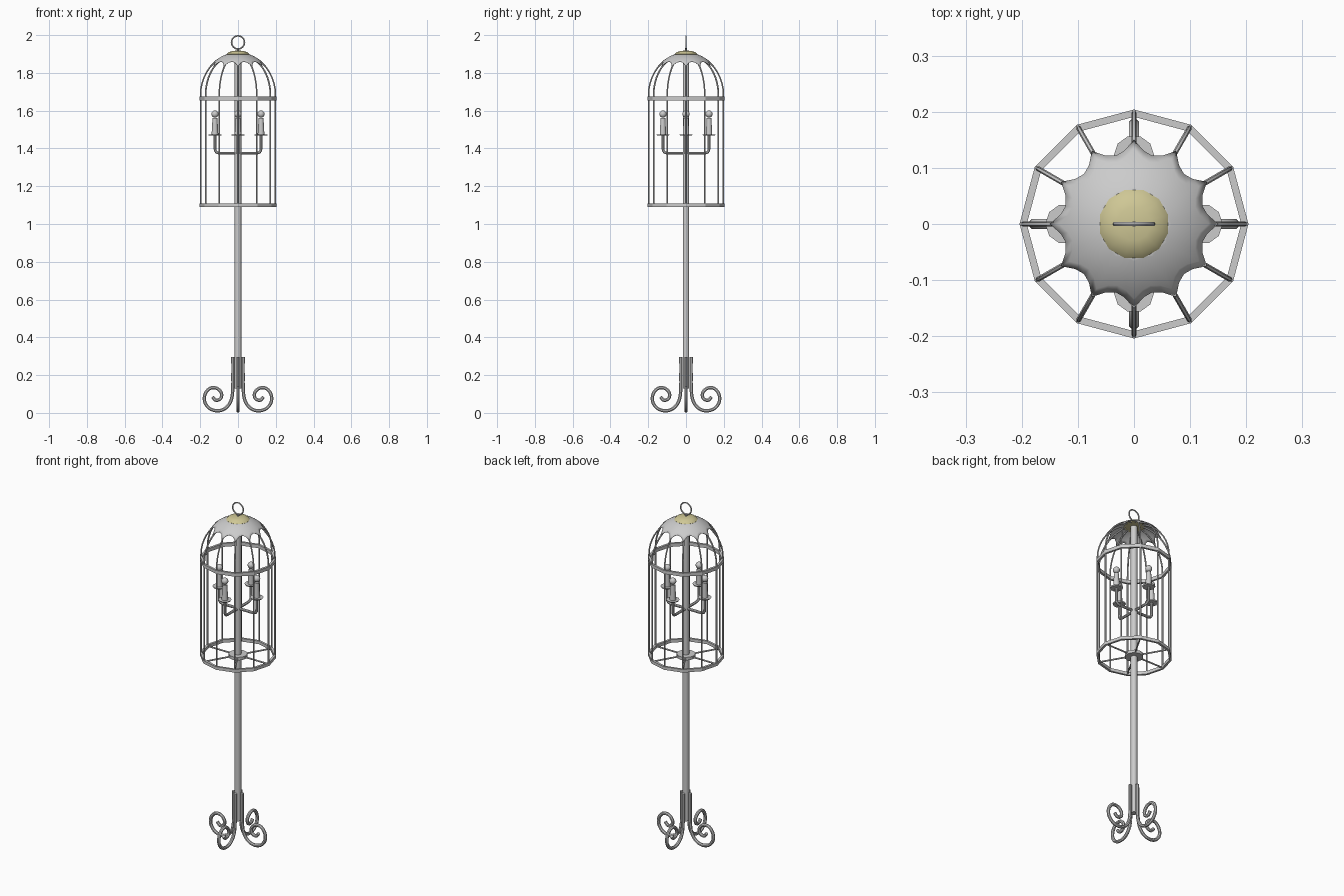
import bpy, bmesh, math
from mathutils import Vector, Matrix

if "Cube" in bpy.data.objects:
    bpy.data.objects.remove(bpy.data.objects["Cube"])

def material(name, rgb):
    m = bpy.data.materials.new(name)
    m.diffuse_color = (*rgb, 1)
    m.use_nodes = True
    m.node_tree.nodes["Principled BSDF"].inputs["Base Color"].default_value = m.diffuse_color
    return m

GREY = material("pale_grey_metal", (0.6, 0.6, 0.6))
GOLD = material("muted_gold", (0.62, 0.57, 0.30))

def finish(name, bm, mat=GREY, smooth=40):
    bmesh.ops.recalc_face_normals(bm, faces=bm.faces)
    me = bpy.data.meshes.new(name)
    bm.to_mesh(me)
    bm.free()
    me.materials.append(mat)
    if smooth:
        me.shade_smooth()
        me.set_sharp_from_angle(angle=math.radians(smooth))
    ob = bpy.data.objects.new(name, me)
    bpy.context.collection.objects.link(ob)
    return ob

def spline(pts, steps=5):
    """Smooth Catmull-Rom path through (r, z) points."""
    P = [Vector(p) for p in pts]
    P = [2 * P[0] - P[1]] + P + [2 * P[-1] - P[-2]]
    out = []
    for i in range(1, len(P) - 2):
        a, b, c, d = P[i - 1:i + 3]
        for k in range(steps):
            t = k / steps
            out.append(0.5 * (2 * b + (c - a) * t + (2 * a - 5 * b + 4 * c - d) * t * t
                              + (3 * b - a - 3 * c + d) * t ** 3))
    return out + [P[-2]]

def tube(bm, path, rad, angle, n=6):
    """Sweep an n-gon along an (r, z) path lying in the vertical plane at angle."""
    path = [Vector(p) for p in path]
    out = Vector((math.cos(angle), math.sin(angle), 0))
    side = Vector((-math.sin(angle), math.cos(angle), 0))
    up = Vector((0, 0, 1))
    rings = []
    for i, p in enumerate(path):
        t = (path[min(i + 1, len(path) - 1)] - path[max(i - 1, 0)]).normalized()
        nor = out * -t.y + up * t.x
        c = out * p.x + up * p.y
        rings.append([bm.verts.new(c + rad * (nor * math.cos(a) + side * math.sin(a)))
                      for a in (math.tau * (k + .5) / n for k in range(n))])
    for A, B in zip(rings, rings[1:]):
        for k in range(n):
            bm.faces.new((A[k], A[(k + 1) % n], B[(k + 1) % n], B[k]))
    bm.faces.new(rings[0])
    bm.faces.new(rings[-1])

def lathe(bm, prof, n, centre=(0, 0), offset=0.0, closed=False):
    """Revolve an (r, z) profile; open profiles get end caps."""
    rings = []
    for r, z in prof:
        rings.append([bm.verts.new((centre[0] + r * math.cos(a), centre[1] + r * math.sin(a), z))
                      for a in (offset + math.tau * k / n for k in range(n))])
    pairs = list(zip(rings, rings[1:])) + ([(rings[-1], rings[0])] if closed else [])
    for A, B in pairs:
        for k in range(n):
            bm.faces.new((A[k], A[(k + 1) % n], B[(k + 1) % n], B[k]))
    if not closed:
        bm.faces.new(rings[0])
        bm.faces.new(rings[-1])

# centre pole
bm = bmesh.new()
lathe(bm, [(0.018, 0.13), (0.018, 1.9)], 10)
finish("centre_pole", bm)

# four scrolled feet
foot = [(0.027, 0.295), (0.027, 0.2), (0.028, 0.12), (0.037, 0.065), (0.065, 0.026), (0.107, 0.011),
        (0.15, 0.023), (0.176, 0.058), (0.174, 0.1), (0.148, 0.13), (0.112, 0.13),
        (0.088, 0.105), (0.092, 0.076), (0.117, 0.067), (0.135, 0.085)]
for i in range(4):
    bm = bmesh.new()
    tube(bm, spline(foot), 0.0095, i * math.pi / 2, 8)
    finish("scroll_foot", bm)

# cage bars: straight sides bending into a dome
Z0, H = 1.685, 0.218
arc = [(0.198 * math.cos(a), Z0 + H * math.sin(a)) for a in (math.radians(d) for d in range(0, 86, 8))]
bm = bmesh.new()
for i in range(12):
    tube(bm, [(0.198, 1.1)] + arc, 0.0045, i * math.tau / 12)
finish("cage_bars", bm)

# twelve-sided hoops
for name, z, h in (("upper_hoop", 1.665, 0.01), ("lower_hoop", 1.1, 0.009)):
    bm = bmesh.new()
    lathe(bm, [(0.191, z - h), (0.204, z - h), (0.204, z + h), (0.191, z + h)], 12, closed=True)
    finish(name, bm, smooth=0)

# floor hub and spokes
bm = bmesh.new()
lathe(bm, [(0.05, 1.091), (0.05, 1.109)], 12)
finish("floor_hub", bm)
bm = bmesh.new()
for i in range(6):
    tube(bm, [(0.04, 1.1), (0.198, 1.1)], 0.0045, i * math.tau / 6)
finish("floor_spokes", bm)

# scalloped dome sheet, open in the middle
bm = bmesh.new()
N, rows = 48, 6
grid = []
for k in range(N):
    a = math.tau * k / N
    edge = 0.15 - 0.024 * abs(math.sin(6 * a)) ** 0.8
    col = []
    for j in range(rows + 1):
        r = 0.05 + (edge - 0.05) * j / rows
        z = Z0 + 0.223 * math.sqrt(1 - (r / 0.204) ** 2)
        col.append(bm.verts.new((r * math.cos(a), r * math.sin(a), z)))
    grid.append(col)
for k in range(N):
    A, B = grid[k], grid[(k + 1) % N]
    for j in range(rows):
        bm.faces.new((A[j], A[j + 1], B[j + 1], B[j]))
dome = finish("scalloped_dome", bm)
sol = dome.modifiers.new("thickness", 'SOLIDIFY')
sol.thickness = 0.002

# gold cap on top
bm = bmesh.new()
lathe(bm, [(0.058, 1.893), (0.063, 1.899), (0.052, 1.91), (0.03, 1.916), (0.008, 1.918)],
      12, offset=math.pi / 12)
finish("gold_cap", bm, GOLD)

# hanging ring and its stem
bm = bmesh.new()
lathe(bm, [(0.005, 1.91), (0.005, 1.932)], 8)
finish("ring_stem", bm)
bm = bmesh.new()
lathe(bm, [(0.0345 + 0.004 * math.cos(t), 0.004 * math.sin(t))
           for t in (math.tau * k / 6 for k in range(6))], 24, closed=True)
bm.transform(Matrix.Translation((0, 0, 1.9615)) @ Matrix.Rotation(math.pi / 2, 4, 'X'))
finish("hanging_ring", bm)

# four candle arms with saucer, candle and bulb
R = 0.122
for i in range(4):
    a = i * math.pi / 2
    c = (R * math.cos(a), R * math.sin(a))
    bm = bmesh.new()
    tube(bm, [(0.0, 1.375), (0.1, 1.375), (0.113, 1.379), (0.12, 1.388), (R, 1.4), (R, 1.47)],
         0.008, a, 8)
    finish("candle_arm", bm)
    bm = bmesh.new()
    lathe(bm, [(0.033, 1.468), (0.036, 1.474)], 10, c)
    finish("saucer", bm)
    bm = bmesh.new()
    lathe(bm, [(0.018, 1.472), (0.013, 1.56)], 10, c)
    finish("candle", bm)
    bm = bmesh.new()
    bmesh.ops.create_uvsphere(bm, u_segments=12, v_segments=8, radius=0.019,
                              matrix=Matrix.Translation((c[0], c[1], 1.582)))
    finish("bulb", bm)
